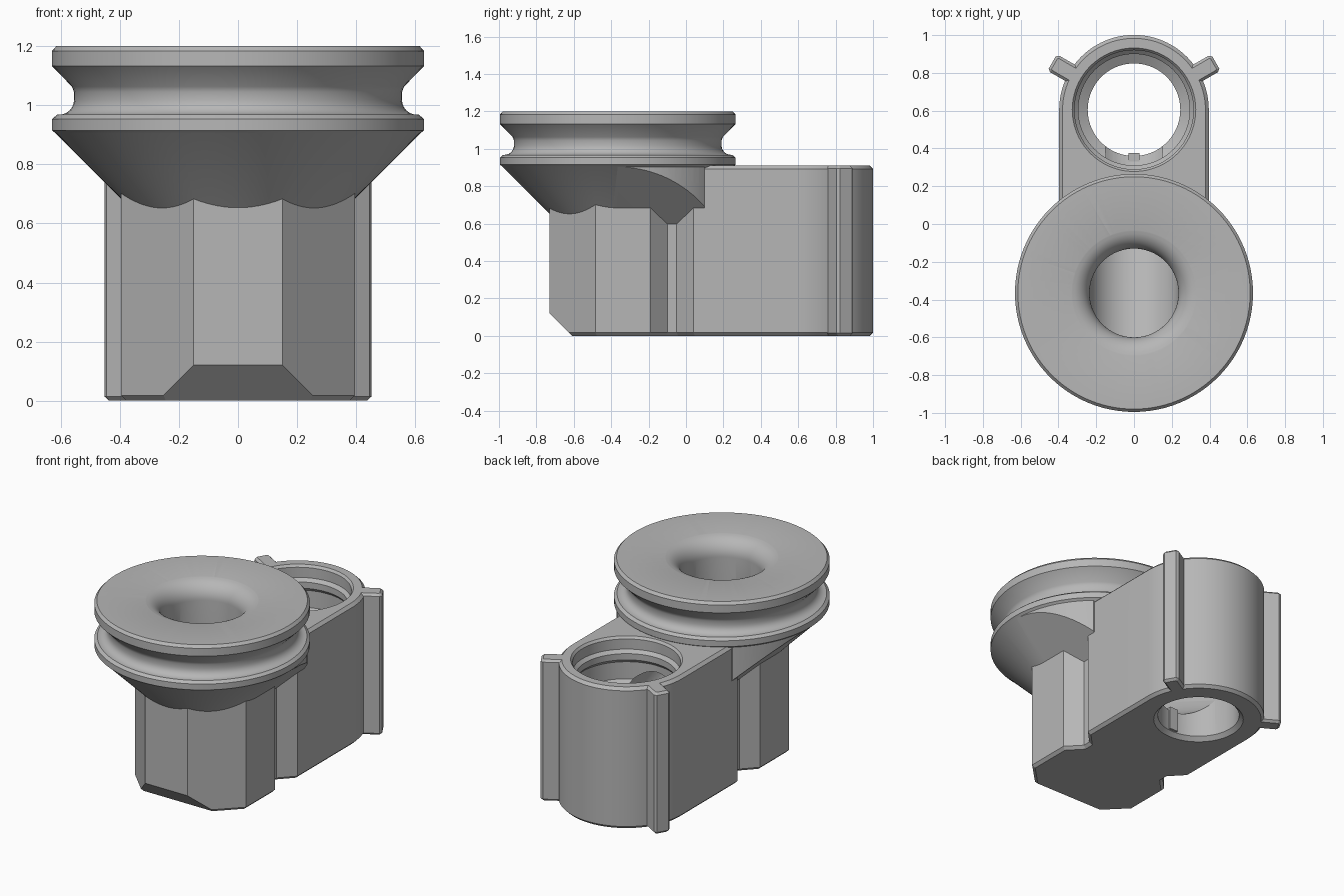
import bpy, bmesh
from math import sin, cos, pi, radians
from mathutils import Vector

if "Cube" in bpy.data.objects:
    bpy.data.objects.remove(bpy.data.objects["Cube"])

grey = bpy.data.materials.new("plain grey")
grey.use_nodes = True
grey.diffuse_color = (0.47, 0.47, 0.47, 1)
grey.node_tree.nodes["Principled BSDF"].inputs["Base Color"].default_value = grey.diffuse_color

PULLEY_Y, BORE_Y, HALF, TOP = -0.365, 0.605, 0.396, 0.91


def finish(name, bm):
    bmesh.ops.recalc_face_normals(bm, faces=bm.faces)
    mesh = bpy.data.meshes.new(name)
    bm.to_mesh(mesh)
    bm.free()
    mesh.materials.append(grey)
    obj = bpy.data.objects.new(name, mesh)
    bpy.context.collection.objects.link(obj)
    return obj


def prism(points, z0, z1, chamfer=0):
    """Upright extrusion of a plan outline with chamfered end rims."""
    bm = bmesh.new()
    face = bm.faces.new([bm.verts.new((x, y, z0)) for x, y in points])
    new = bmesh.ops.extrude_face_region(bm, geom=[face])["geom"]
    for v in new:
        if isinstance(v, bmesh.types.BMVert):
            v.co.z = z1
    bmesh.ops.recalc_face_normals(bm, faces=bm.faces)
    if chamfer:
        rims = [e for e in bm.edges if abs(e.verts[0].co.z - e.verts[1].co.z) < 1e-5]
        bmesh.ops.bevel(bm, geom=rims, offset=chamfer, segments=1, affect="EDGES")
    return bm


def lathe(name, profile, y, steps=96):
    """Turn an (r, z) profile that starts and ends on the axis."""
    bm = bmesh.new()
    verts = [bm.verts.new((r, y, z)) for r, z in profile]
    edges = [bm.edges.new(pair) for pair in zip(verts, verts[1:])]
    bmesh.ops.spin(bm, geom=verts + edges, cent=(0, y, 0), axis=(0, 0, 1),
                   angle=2 * pi, steps=steps)
    bmesh.ops.remove_doubles(bm, verts=bm.verts, dist=1e-5)
    return finish(name, bm)


def combine(obj, other, operation):
    mod = obj.modifiers.new(operation, "BOOLEAN")
    mod.operation, mod.object, mod.solver = operation, other, "EXACT"
    bpy.context.view_layer.objects.active = obj
    bpy.ops.object.modifier_apply(modifier=mod.name)
    bpy.data.objects.remove(other)


def arc(cx, cz, r, start, end, n):
    angles = [radians(start + (end - start) * i / n) for i in range(n + 1)]
    return [(cx + r * cos(a), cz + r * sin(a)) for a in angles]


# Main block: faceted nose, side notches and rounded back
side = [(0.15, -0.73), (HALF, -0.484), (HALF, -0.19), (0.31, -0.10), (0.31, -0.05), (HALF, 0.04)]
outline = side + arc(0, BORE_Y, HALF, 0, 180, 48) + [(-x, y) for x, y in reversed(side)]
bm = prism(outline, 0, TOP, 0.018)
cut = bmesh.ops.bisect_plane(bm, geom=bm.verts[:] + bm.edges[:] + bm.faces[:],
                             plane_co=(0, -0.73, 0.12), plane_no=(0, -1, -1), clear_outer=True)
bmesh.ops.holes_fill(bm, edges=[e for e in cut["geom_cut"] if isinstance(e, bmesh.types.BMEdge)])
body = finish("body", bm)

# Sloped shoulders under the pulley, trimmed to its round rim
bm = bmesh.new()
section = [(-0.262, 0.55), (0.262, 0.55), (0.617, 0.905), (0.617, 0.93), (-0.617, 0.93), (-0.617, 0.905)]
face = bm.faces.new([bm.verts.new((x, PULLEY_Y, z)) for x, z in section])
new = bmesh.ops.extrude_face_region(bm, geom=[face])["geom"]
for v in new:
    if isinstance(v, bmesh.types.BMVert):
        v.co.y = 0.1
shoulders = finish("shoulders", bm)
trim = lathe("trim", [(0, 0.4), (0.615, 0.4), (0.615, 1), (0, 1)], PULLEY_Y)
combine(shoulders, trim, "INTERSECT")

# Grooved pulley wheel with its conical underside
wheel = [(0, 0.488), (0.2, 0.488), (0.617, 0.905), (0.63, 0.915), (0.63, 0.953), (0.612, 0.968)]
wheel += arc(0.605, 1.018, 0.05, 270, 180, 6)
wheel += [(0.555, 1.045), (0.562, 1.063), (0.63, 1.133), (0.63, 1.183), (0.615, 1.2), (0, 1.2)]
pulley = lathe("pulley", wheel, PULLEY_Y)

combine(body, shoulders, "UNION")
combine(body, pulley, "UNION")

# Flared inlet in the wheel
flare = arc(0.345, 1.09, 0.11, 180, 100, 12)
inlet = lathe("inlet", [(0, 0.7), (0.235, 0.7)] + flare + [(0.35, 1.205), (0, 1.205)], PULLEY_Y)
combine(body, inlet, "DIFFERENCE")

# Stepped bore through the rounded back
bore_profile = [(0, -0.05), (0.27, -0.05), (0.27, 0), (0.245, 0.025), (0.245, 0.6), (0.312, 0.64),
                (0.312, 0.75), (0.295, 0.77), (0.295, 0.81), (0.315, 0.83), (0.315, 0.895),
                (0.335, 0.92), (0, 0.92)]
bore = lathe("bore", bore_profile, BORE_Y)
combine(body, bore, "DIFFERENCE")

# Sloping passage joining the inlet to the bore
start, end = Vector((0, -0.56, 0.80)), Vector((0, 0.60, 0.322))
bm = bmesh.new()
bmesh.ops.create_cone(bm, cap_ends=True, segments=64, radius1=0.24, radius2=0.24, depth=(end - start).length)
turn = (end - start).to_track_quat("Z", "Y").to_matrix()
bmesh.ops.rotate(bm, verts=bm.verts, matrix=turn)
bmesh.ops.translate(bm, verts=bm.verts, vec=(start + end) / 2)
combine(body, finish("passage", bm), "DIFFERENCE")

# Two guide fins on the rounded back
parts = [body]
for name, angle in (("left_fin", 30), ("right_fin", 150)):
    out = Vector((cos(radians(angle)), sin(radians(angle))))
    across = Vector((-out.y, out.x)) * 0.05
    base = Vector((0, BORE_Y))
    corners = [base + out * r + across * s for r, s in
               ((0.345, -1), (0.485, -1), (0.5, -0.75), (0.5, 0.75), (0.485, 1), (0.345, 1))]
    parts.append(finish(name, prism(corners, 0, TOP, 0.014)))

# Small key inside the bore
key = [(-0.03, 0.33), (0.03, 0.33), (0.03, 0.375), (-0.03, 0.375)]
parts.append(finish("bore_key", prism(key, 0.03, 0.18)))

# Smooth the turned surfaces, keep the facets sharp
bpy.context.view_layer.update()
bpy.ops.object.select_all(action="DESELECT")
for part in parts:
    part.select_set(True)
bpy.context.view_layer.objects.active = body
bpy.ops.object.shade_smooth_by_angle(angle=radians(25))
